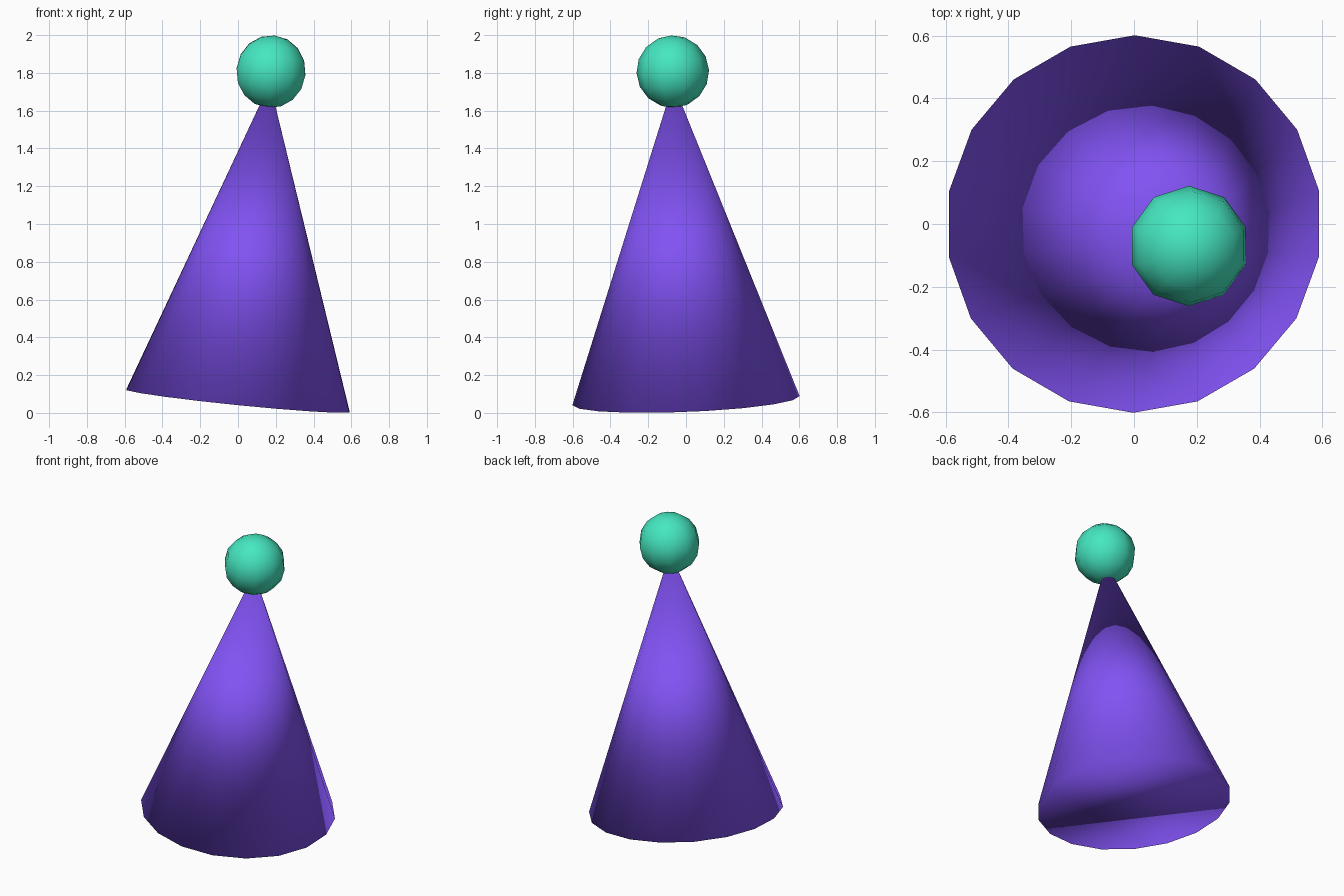
import bpy
from mathutils import Euler, Vector

if "Cube" in bpy.data.objects:
    bpy.data.objects.remove(bpy.data.objects["Cube"])

TILT = Euler((0.04, 0.10, 0))
BASE = Vector((0, 0, 0.065))
HEIGHT = 1.69


def finish(name, rgb):
    """Name, colour and smooth the active object."""
    ob = bpy.context.object
    ob.name = name
    mat = bpy.data.materials.new(name + "_colour")
    mat.diffuse_color = (*rgb, 1)
    mat.use_nodes = True
    mat.node_tree.nodes["Principled BSDF"].inputs["Base Color"].default_value = mat.diffuse_color
    ob.data.materials.append(mat)
    bpy.ops.object.shade_smooth()
    return ob


def on_axis(d):
    """Point on the leaning axis, d above the base centre."""
    p = Vector((0, 0, d))
    p.rotate(TILT)
    return BASE + p


# leaning cone with closed base
bpy.ops.mesh.primitive_cone_add(vertices=18, radius1=0.602, radius2=0, depth=HEIGHT,
                                location=on_axis(HEIGHT / 2), rotation=TILT)
finish("hat_cone", (0.22, 0.085, 0.9))

# pompom ball on the tip
bpy.ops.mesh.primitive_uv_sphere_add(segments=10, ring_count=8, radius=0.192,
                                     location=on_axis(1.752), rotation=TILT)
finish("pompom", (0.06, 0.8, 0.53))
